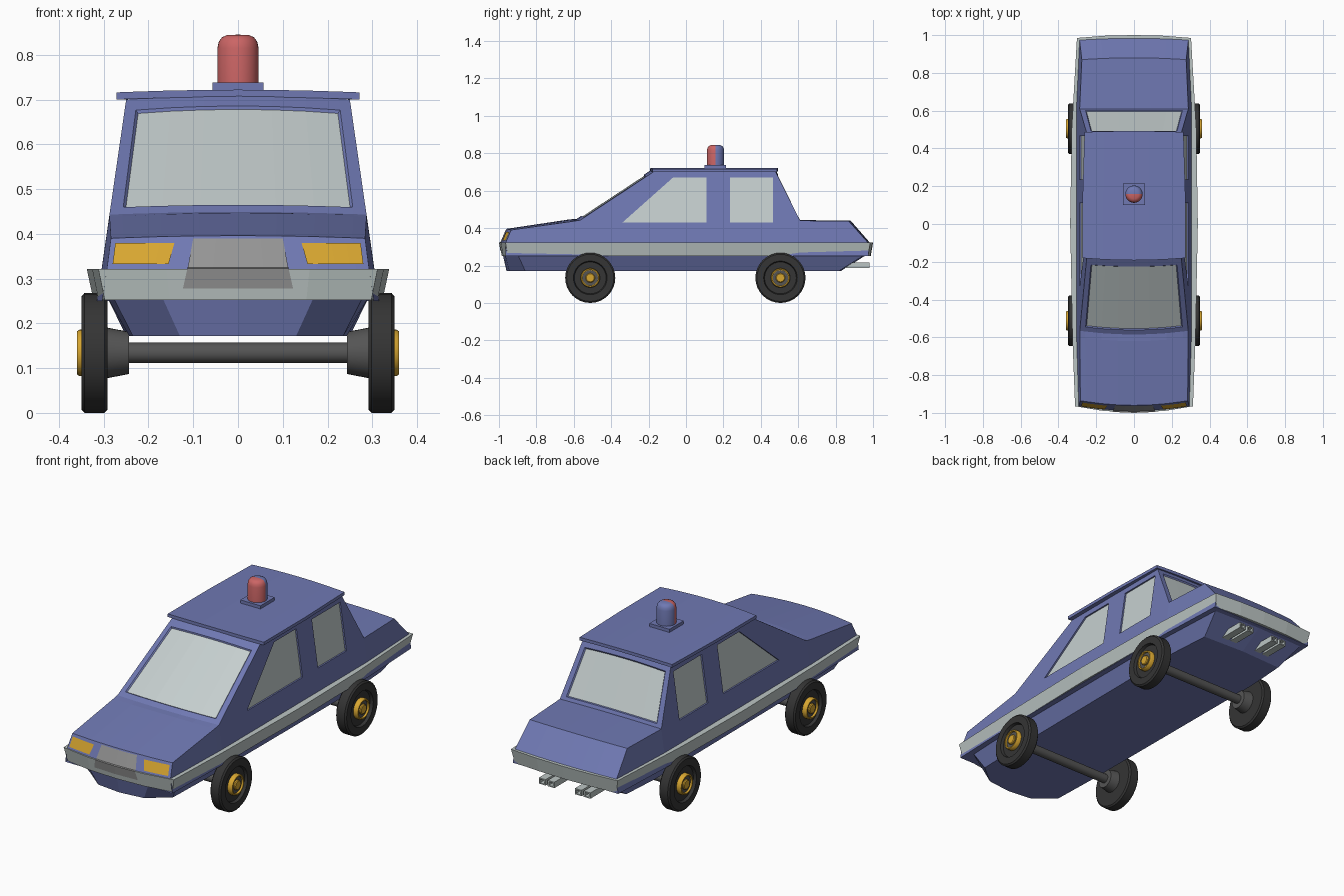
import bpy, bmesh, math

if "Cube" in bpy.data.objects:
    bpy.data.objects.remove(bpy.data.objects["Cube"])


def material(name, *rgb):
    m = bpy.data.materials.new(name)
    m.diffuse_color = (*rgb, 1)
    m.use_nodes = True
    m.node_tree.nodes["Principled BSDF"].inputs["Base Color"].default_value = m.diffuse_color
    return m


BLUE = material("body blue", 0.16, 0.19, 0.45)
PALE = material("pale trim", 0.50, 0.56, 0.55)
GLASS = material("window glass", 0.56, 0.62, 0.62)
GREY = material("grille grey", 0.30, 0.30, 0.30)
AMBER = material("amber", 0.68, 0.38, 0.03)
RED = material("lamp red", 0.60, 0.13, 0.13)
BLACK = material("tyre black", 0.035, 0.035, 0.035)
STEEL = material("axle grey", 0.09, 0.09, 0.09)


def finish(name, bm, *mats):
    me = bpy.data.meshes.new(name)
    bm.to_mesh(me)
    bm.free()
    for m in mats:
        me.materials.append(m)
    ob = bpy.data.objects.new(name, me)
    bpy.context.collection.objects.link(ob)
    return ob


def skin_bm(rings):
    """Closed skin over equal rings, capped at both ends."""
    bm = bmesh.new()
    vs = [[bm.verts.new(p) for p in r] for r in rings]
    n = len(vs[0])
    for a, b in zip(vs, vs[1:]):
        for i in range(n):
            j = (i + 1) % n
            bm.faces.new((a[i], a[j], b[j], b[i]))
    bm.faces.new(vs[0])
    bm.faces.new(vs[-1])
    bmesh.ops.recalc_face_normals(bm, faces=bm.faces)
    return bm


def skin(name, rings, *mats):
    return finish(name, skin_bm(rings), *mats)


def smooth(ob):
    bpy.ops.object.select_all(action='DESELECT')
    ob.select_set(True)
    bpy.context.view_layer.objects.active = ob
    bpy.ops.object.shade_smooth_by_angle(angle=math.radians(35))


def lathe_x(name, profile, y, z, side, mat, n=32):
    """Turn (radius, x) points around an axle at (y, z)."""
    ang = [math.tau * i / n for i in range(n)]
    smooth(skin(name, [[(side * x, y + r * math.cos(a), z + r * math.sin(a)) for a in ang]
                       for r, x in profile], mat))


def sheet(name, rows, mat):
    bm = bmesh.new()
    vs = [[bm.verts.new(p) for p in r] for r in rows]
    for a, b in zip(vs, vs[1:]):
        for i in range(len(a) - 1):
            bm.faces.new((a[i], a[i + 1], b[i + 1], b[i]))
    bmesh.ops.recalc_face_normals(bm, faces=bm.faces)
    if sum(f.normal.y for f in bm.faces) > 0:
        bmesh.ops.reverse_faces(bm, faces=bm.faces)
    return finish(name, bm, mat)


def mirrored(half, z):
    pts = half + [(-x, y) for x, y in reversed(half) if x > 0]
    return [(x, y, z) for x, y in pts]


def mix(a, b, t):
    return tuple(p + (q - p) * t for p, q in zip(a, b))


# Upper body: rows of (edge y, z, forward bow, crown) from nose to tail
U = [-1, -0.9, -0.6, -0.3, 0, 0.3, 0.6, 0.9, 1]


def half_width(y, z):
    base = 0.305
    if y < -0.57:
        base -= 0.012 * (-0.57 - y) / 0.4
    if y > 0.61:
        base -= 0.017 * (y - 0.61) / 0.37
    return base - 0.145 * (z - 0.32)


ws0, ws1 = (-0.565, 0.443, 0.02, 0.006), (-0.175, 0.70, 0.01, 0.012)
rw0, rw1 = (0.48, 0.70, 0, 0.01), (0.61, 0.44, 0, 0.003)
rows = [(-0.965, 0.32, 0.025, 0), (-0.935, 0.39, 0.025, 0.006), (-0.60, 0.437, 0.02, 0.01),
        ws0, mix(ws0, ws1, 0.06), mix(ws0, ws1, 0.9), ws1,
        rw0, mix(rw0, rw1, 0.1), mix(rw0, rw1, 0.94), rw1,
        (0.87, 0.437, -0.01, 0.003), (0.975, 0.32, -0.01, 0)]
rings = []
for y, z, bow, crown in rows:
    top = [(u * half_width(y, z), y - bow * (1 - u * u), z + crown * (1 - u * u)) for u in U]
    w = half_width(y, 0.25)
    rings.append([(-w, y, 0.25)] + top + [(w, y, 0.25)])
bm = skin_bm(rings)
# Front and rear screens: recess the grid faces between the margin rows
bm.faces.ensure_lookup_table()
n = len(U) + 2
screens = [[bm.faces[row * n + i] for i in range(2, 8)] for row in (4, 8)]
for panes in screens:
    bmesh.ops.inset_region(bm, faces=panes, thickness=0.005, depth=-0.006, use_even_offset=True)
    for f in panes:
        f.material_index = 1
body = finish("upper_body", bm, BLUE, GLASS)

# Side windows: pockets cut into the body with a pane in each
windows = {"front": [(-0.34, 0.43), (-0.07, 0.67), (0.11, 0.67), (0.11, 0.43)],
           "rear": [(0.235, 0.43), (0.235, 0.67), (0.465, 0.67), (0.465, 0.43)]}
for label, poly in windows.items():
    for s, side in ((1, "right"), (-1, "left")):
        def layer(off):
            return [(s * (half_width(0, z) + off), y, z) for y, z in poly]
        cutter = skin("window_cutter", [layer(-0.012), layer(0.05)])
        cutter.hide_render = True
        mod = body.modifiers.new("window", 'BOOLEAN')
        mod.operation, mod.solver, mod.object = 'DIFFERENCE', 'EXACT', cutter
        bpy.context.view_layer.objects.active = body
        bpy.ops.object.modifier_apply(modifier=mod.name)
        bpy.data.objects.remove(cutter)
        skin(f"{label}_window_{side}", [layer(-0.014), layer(-0.008)], GLASS)

# Roof panel, overhanging the cabin
rings = []
for y, w, bow in ((-0.18, 0.272, 0.012), (0.15, 0.272, 0.0), (0.487, 0.262, -0.005)):
    top = [(u * w, y - bow * (1 - u * u), 0.716 + 0.006 * (1 - u * u)) for u in U]
    low = [(u * w, y - bow * (1 - u * u), 0.70 + 0.006 * (1 - u * u)) for u in reversed(U)]
    rings.append(top + low)
skin("roof", rings, BLUE)

# Bumper belt all round
belt = [(0, -0.997), (0.16, -0.99), (0.312, -0.965), (0.326, -0.6), (0.338, 0),
        (0.33, 0.5), (0.302, 0.985), (0.15, 0.997), (0, 1.0)]
skin("bumper_belt", [mirrored([(x * 0.955, y * 0.988) for x, y in belt], 0.252),
                     mirrored(belt, 0.322)], PALE)

# Lower body, tapering to the floor
skin("lower_body", [
    mirrored([(0, -0.96), (0.13, -0.945), (0.235, -0.86), (0.243, -0.6),
              (0.25, 0.6), (0.235, 0.82), (0, 0.83)], 0.172),
    mirrored([(0, -0.98), (0.17, -0.968), (0.28, -0.9), (0.293, -0.6),
              (0.293, 0.6), (0.275, 0.96), (0, 0.97)], 0.26)], BLUE)


# Headlights and grille as thin plates on the nose
def nose(x, z, lift=0.004):
    u = x / half_width(-0.95, z)
    t = (z - 0.32) / 0.07
    return (x, -0.965 + 0.03 * t - 0.025 * (1 - u * u) - lift, z)


for s, side in ((1, "right"), (-1, "left")):
    sheet(f"headlight_{side}", [
        [nose(s * (a + (b - a) * i / 4), z) for i in range(5)]
        for a, b, z in ((0.155, 0.28, 0.333), (0.142, 0.274, 0.38))], AMBER)
steps = [-1, -0.5, 0, 0.5, 1]
grille = [[nose(w * k, z) for k in steps] for w, z in ((0.10, 0.39), (0.112, 0.325))]
for w, z in ((0.113, 0.323), (0.123, 0.278)):
    grille.append([(w * k, -1.0 + 0.007 * abs(w * k) / 0.16 + 0.012 * (0.323 - z) / 0.07, z)
                   for k in steps])
sheet("grille", grille, GREY)

# Wheels, hubs and axles
for y, end in ((-0.512, "front"), (0.505, "rear")):
    for s, side in ((1, "right"), (-1, "left")):
        tag = f"{end}_{side}"
        parts = [
            ("tyre", BLACK, [(0.05, 0.291), (0.126, 0.291), (0.134, 0.298), (0.134, 0.343),
                             (0.126, 0.35), (0.09, 0.35), (0.085, 0.336), (0.05, 0.336)]),
            ("hub_ring", AMBER, [(0.052, 0.33), (0.052, 0.354), (0.048, 0.36),
                                 (0.042, 0.36), (0.042, 0.345)]),
            ("hub_disc", STEEL, [(0.041, 0.34), (0.041, 0.35)]),
            ("hub_cap", AMBER, [(0.025, 0.34), (0.025, 0.356), (0.021, 0.36)]),
            ("inner_hub", STEEL, [(0.047, 0.243), (0.057, 0.295)])]
        for part, mat, prof in parts:
            lathe_x(f"{part}_{tag}", prof, y, 0.134, s, mat)
    lathe_x(f"{end}_axle", [(0.023, -0.25), (0.023, 0.25)], y, 0.134, 1, STEEL)


def rect(x, y, z, w, h):
    return [(x - w, y, z - h), (x + w, y, z - h), (x + w, y, z + h), (x - w, y, z + h)]


# Twin square exhausts under the tail
for i, x in enumerate((-0.127, -0.077, 0.077, 0.127)):
    skin(f"exhaust_{i + 1}", [rect(x, 0.82, 0.202, 0.019, 0.015), rect(x, 0.982, 0.202, 0.019, 0.015),
                              rect(x, 0.982, 0.202, 0.012, 0.009), rect(x, 0.94, 0.202, 0.012, 0.009)], PALE)

# Roof lamp: base plate and domed lamp, red in front and blue behind
skin("lamp_base", [rect(0, 0.10, 0.728, 0.057, 0.01), rect(0, 0.215, 0.728, 0.057, 0.01)], BLUE)
dome = [(0.046, 0.735), (0.046, 0.815), (0.043, 0.829), (0.036, 0.839), (0.025, 0.844), (0.001, 0.845)]
bm = skin_bm([[(r * math.cos(math.tau * i / 32), 0.158 + r * math.sin(math.tau * i / 32), z)
               for i in range(32)] for r, z in dome])
for f in bm.faces:
    f.material_index = int(f.calc_center_median().y > 0.158)
smooth(finish("roof_lamp", bm, RED, BLUE))
